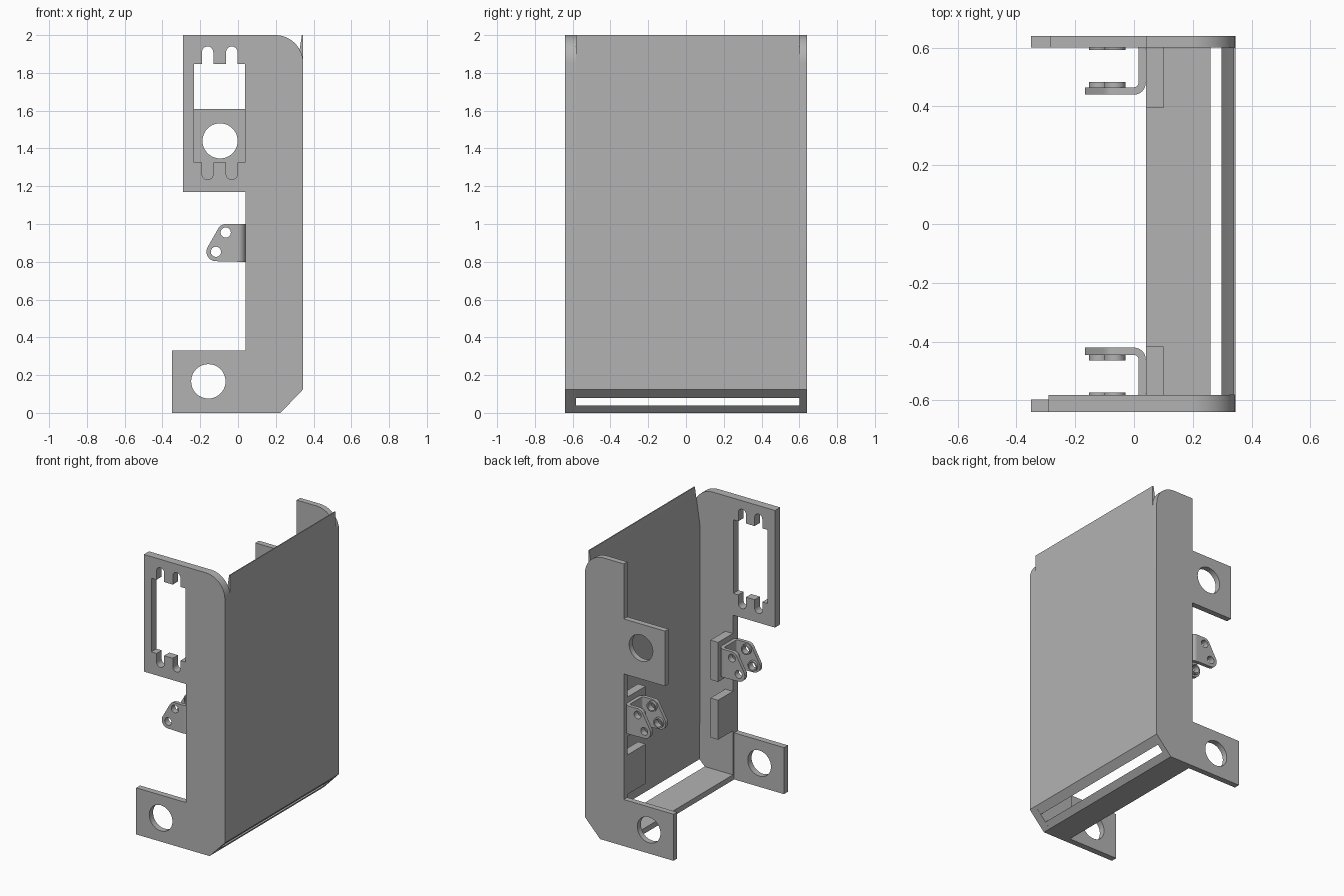
import bpy, bmesh
from math import sin, cos, pi, radians

old = bpy.data.objects.get("Cube")
if old:
    bpy.data.objects.remove(old, do_unlink=True)

grey = bpy.data.materials.new("plain grey")
grey.use_nodes = True
grey.diffuse_color = (0.45, 0.45, 0.45, 1)
grey.node_tree.nodes["Principled BSDF"].inputs["Base Color"].default_value = grey.diffuse_color


def arc(cx, cy, r, a0, a1, n=12):
    """Points on an arc, angles in degrees."""
    return [(cx + r * cos(radians(a0 + (a1 - a0) * i / n)),
             cy + r * sin(radians(a0 + (a1 - a0) * i / n))) for i in range(n + 1)]


def circle(cx, cy, r, n=40):
    return arc(cx, cy, r, 0, 360, n)[:-1]


def slab(name, loops, lo, hi, axis="y"):
    """Extrude an outline with holes: x-z outline along y, or x-y outline along z."""
    curve = bpy.data.curves.new(name, "CURVE")
    curve.dimensions = "2D"
    curve.fill_mode = "BOTH"
    curve.extrude = (hi - lo) / 2
    for pts in loops:
        s = curve.splines.new("POLY")
        s.points.add(len(pts) - 1)
        for p, (u, v) in zip(s.points, pts):
            p.co = (u, v, 0, 1)
        s.use_cyclic_u = True
    ob = bpy.data.objects.new(name, curve)
    bpy.context.collection.objects.link(ob)
    mid = (lo + hi) / 2
    if axis == "y":
        ob.rotation_euler.x = pi / 2
        ob.location.y = mid
    else:
        ob.location.z = mid
    bpy.ops.object.select_all(action="DESELECT")
    ob.select_set(True)
    bpy.context.view_layer.objects.active = ob
    bpy.ops.object.convert(target="MESH")
    ob = bpy.context.view_layer.objects.active
    bm = bmesh.new()
    bm.from_mesh(ob.data)
    bmesh.ops.remove_doubles(bm, verts=bm.verts, dist=0.0001)
    bmesh.ops.recalc_face_normals(bm, faces=bm.faces)
    bm.to_mesh(ob.data)
    bm.free()
    ob.data.materials.clear()
    ob.data.materials.append(grey)
    bpy.ops.object.shade_smooth_by_angle(angle=radians(30))
    return ob


def rect(x0, x1, z0, z1):
    return [(x0, z0), (x1, z0), (x1, z1), (x0, z1)]


EDGE, OUT, SIDE = 0.04, 0.345, 0.64      # open edge, closed edge, outer side
INNER_F, INNER_B = -0.582, 0.6           # inner faces of the side panels

# Shared outline pieces: chamfered foot and rounded top corner
foot = [(0.225, 0), (OUT, 0.125)]
crown = arc(OUT - 0.148, 1.852, 0.148, 0, 90)
low_hole = circle(-0.157, 0.167, 0.091)

# Front panel with slotted window
slots_top = [p for cx in (-0.033, -0.161) for p in arc(cx, 1.91, 0.03, 0, 180)]
slots_low = [p for cx in (-0.161, -0.033) for p in arc(cx, 1.265, 0.03, 180, 360)]


def to_edge(pts, z):
    """Run each finger slot back to the window edge at height z."""
    half = len(pts) // 2
    out = []
    for part in (pts[:half], pts[half:]):
        out += [(part[0][0], z)] + part + [(part[-1][0], z)]
    return out


window = ([(0.037, 1.325), (0.037, 1.847)] + to_edge(slots_top, 1.847)
          + [(-0.232, 1.847), (-0.232, 1.325)] + to_edge(slots_low, 1.325))
slab("front_panel", [[(EDGE, 0)] + foot + crown
     + [(-0.29, 2), (-0.29, 1.17), (EDGE, 1.17)], window], -SIDE, INNER_F)
slab("front_lower_tab", [rect(-0.35, EDGE, 0, 0.33), low_hole], -SIDE, -0.597)

# Back panel with two holed tabs
slab("back_panel", [[(-0.35, 0)] + foot + crown
     + [(EDGE, 2), (EDGE, 1.61), (-0.284, 1.61), (-0.284, 1.22), (EDGE, 1.22),
        (EDGE, 0.33), (-0.35, 0.33)],
     low_hole, circle(-0.095, 1.44, 0.093)], INNER_B, SIDE)

# Wall tapering at its top, and floor; the gap between them is the long slot
slab("wall_plate", [[(0.3, 0.08), (OUT, 0.125), (OUT, 2), (0.338, 2), (0.298, 1.74)]],
     INNER_F, INNER_B)
slab("floor_plate", [[(EDGE, 0), (0.225, 0), (0.261, 0.038), (EDGE, 0.038)]],
     INNER_F, INNER_B)

# Mounting blocks on the inside of both panels
for side, lo, hi in (("front", INNER_F, -0.417), ("back", 0.395, INNER_B)):
    for level, z in (("lower", 0.49), ("upper", 0.9)):
        slab(f"{side}_{level}_block", [rect(EDGE, 0.1, z - 0.14, z + 0.14)], lo, hi)

# Clevis brackets: bent web, two lugs, ring bosses facing inward
HALF, T, BOSS = 0.0975, 0.025, 0.018
holes = [(-0.065, 0.955), (-0.117, 0.853)]
lug = ([(0, 0.8), (0, 1.0)] + arc(-0.065, 0.955, 0.045, 90, 153, 6)
       + arc(-0.117, 0.853, 0.05, 153, 270, 10))
for side, yc in (("front", -0.518), ("back", 0.5375)):
    a, b = yc - HALF, yc + HALF
    web = ([(0, a)] + arc(0, a + 0.04, 0.04, -90, 0, 8) + arc(0, b - 0.04, 0.04, 0, 90, 8)
           + [(0, b - T)] + arc(0, b - 0.04, 0.015, 90, 0, 6)
           + arc(0, a + 0.04, 0.015, 0, -90, 6))
    slab(f"{side}_clevis_web", [web[1:]], 0.8, 1.0, "z")
    for k, lo, boss in (("outer", a, a + T), ("inner", b - T, b - T - BOSS)):
        slab(f"{side}_clevis_{k}_lug", [lug] + [circle(*h, 0.027, 24) for h in holes],
             lo, lo + T)
        for i, h in enumerate(holes):
            slab(f"{side}_clevis_{k}_boss_{i + 1}",
                 [circle(*h, 0.036, 24), circle(*h, 0.027, 24)], boss, boss + BOSS)
